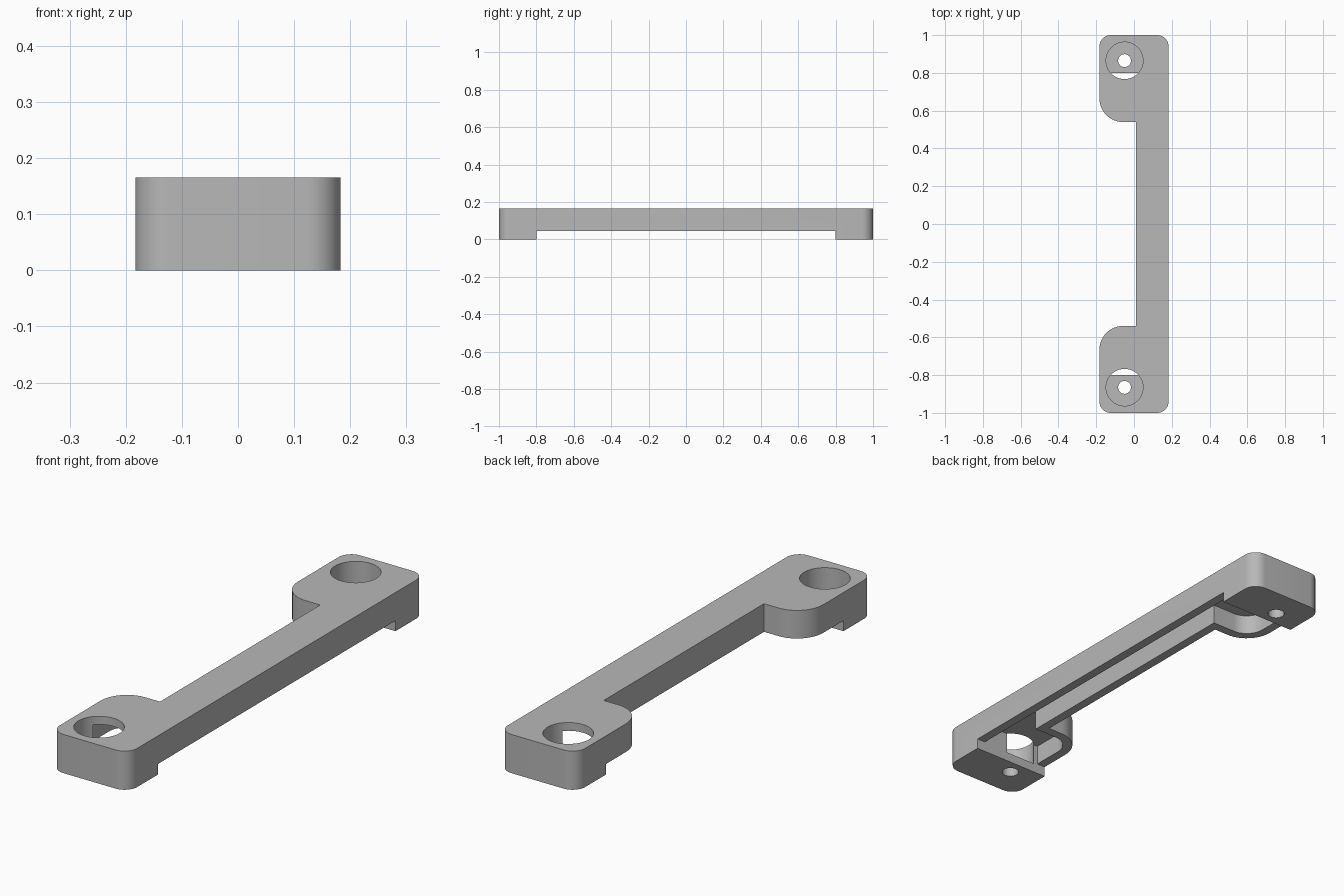
import bpy, bmesh
from math import cos, sin, radians

if "Cube" in bpy.data.objects:
    bpy.data.objects.remove(bpy.data.objects["Cube"], do_unlink=True)

HALF_W, HEIGHT, WALL = 0.183, 0.165, 0.04
STEP, ROOF, PAD_Y = 0.045, 0.13, 0.8
HOLE_X, HOLE_Y = -0.05, 0.865

grey = bpy.data.materials.new("plain grey")
grey.use_nodes = True
grey.diffuse_color = (0.48, 0.48, 0.48, 1)
grey.node_tree.nodes["Principled BSDF"].inputs["Base Color"].default_value = grey.diffuse_color


def arc(cx, cy, r, start, end, n=12):
    return [(cx + r * cos(radians(start + (end - start) * i / n)),
             cy + r * sin(radians(start + (end - start) * i / n))) for i in range(n + 1)]


def outline(inset, end_y, corner):
    """Counter-clockwise plan shape, mirrored front to back."""
    w = HALF_W - inset
    if corner:
        half = arc(w - corner, end_y - corner, corner, 0, 90)
        half += arc(corner - w, end_y - corner, corner, 90, 180)
    else:
        half = [(w, end_y), (-w, end_y)]
    # large round on the inner side of the lug, then the sharp notch corner
    half += arc(-HALF_W + 0.125, 0.54 + 0.125, 0.125 - inset, 180, 270)
    half += [(0.01 + inset, 0.54 + inset)]
    return half + [(x, -y) for x, y in reversed(half)]


def prism(name, points, z0, z1):
    bm = bmesh.new()
    face = bm.faces.new([bm.verts.new((x, y, z0)) for x, y in points])
    top = bmesh.ops.extrude_face_region(bm, geom=[face])["geom"]
    bmesh.ops.translate(bm, vec=(0, 0, z1 - z0),
                        verts=[v for v in top if isinstance(v, bmesh.types.BMVert)])
    bmesh.ops.recalc_face_normals(bm, faces=bm.faces)
    mesh = bpy.data.meshes.new(name)
    bm.to_mesh(mesh)
    bm.free()
    obj = bpy.data.objects.new(name, mesh)
    bpy.context.collection.objects.link(obj)
    mesh.materials.append(grey)
    return obj


handle = prism("mounting_handle", outline(0, 1, 0.06), 0, HEIGHT)

# Raised middle and hollow underside between the end pads
box = [(-1, -PAD_Y), (1, -PAD_Y), (1, PAD_Y), (-1, PAD_Y)]
cutters = [prism("underside_step", box, -0.1, STEP),
           prism("hollow_pocket", outline(WALL, PAD_Y, 0), -0.05, ROOF)]

# Counterbored screw holes in both ends
for side in (-1, 1):
    y = side * HOLE_Y
    cutters.append(prism("counterbore", arc(HOLE_X, y, 0.098, 0, 360, 64)[:-1], WALL, 0.3))
    cutters.append(prism("screw_hole", arc(HOLE_X, y, 0.034, 0, 360, 40)[:-1], -0.1, 0.1))

bpy.ops.object.select_all(action='DESELECT')
bpy.context.view_layer.objects.active = handle
handle.select_set(True)
for cutter in cutters:
    cutter.hide_render = True
    mod = handle.modifiers.new(cutter.name, 'BOOLEAN')
    mod.operation, mod.solver, mod.object = 'DIFFERENCE', 'EXACT', cutter
    bpy.ops.object.modifier_apply(modifier=mod.name)
for cutter in cutters:
    bpy.data.objects.remove(cutter, do_unlink=True)

bpy.ops.object.shade_smooth_by_angle(angle=radians(30))
